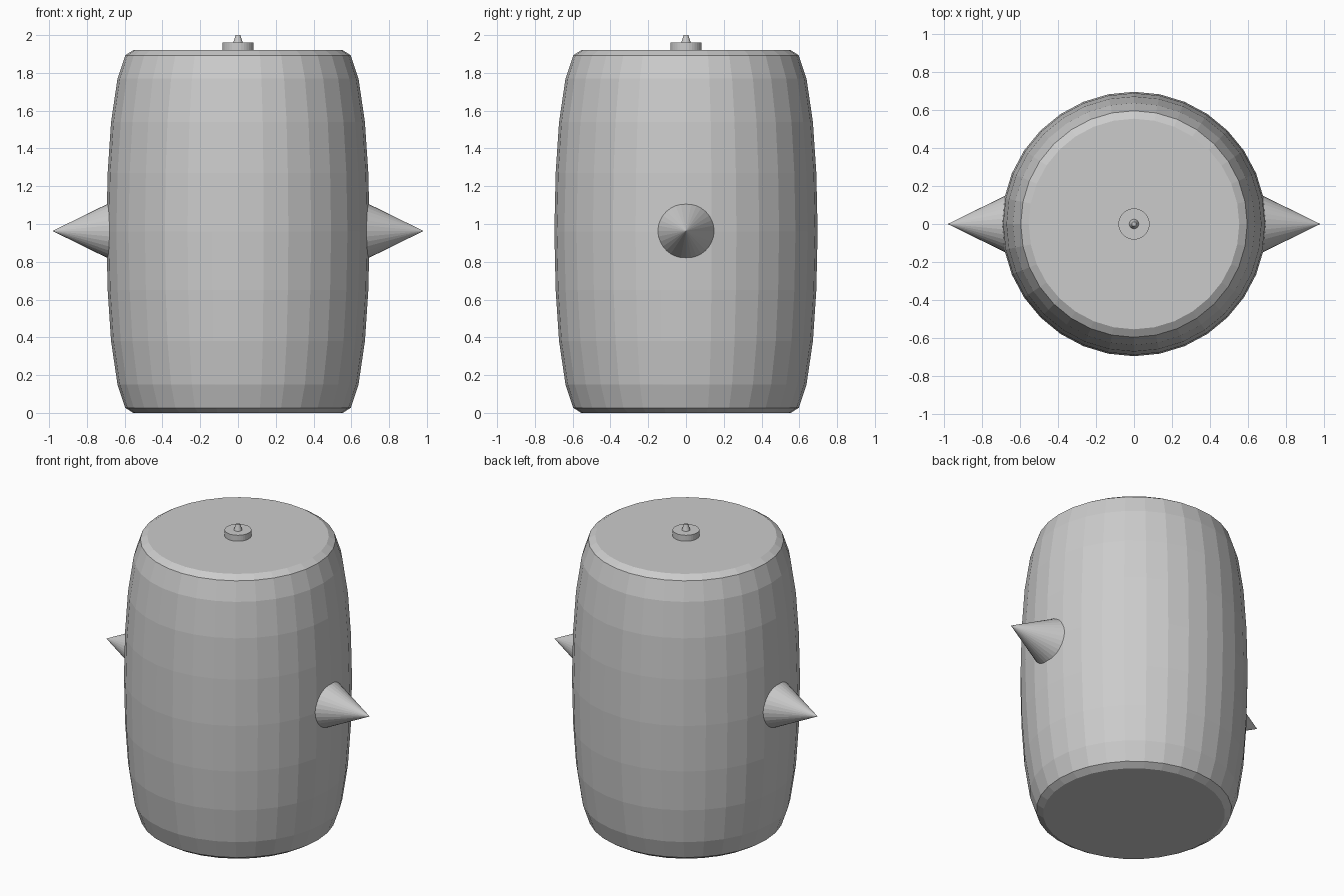
import bpy, bmesh, math

if "Cube" in bpy.data.objects:
    bpy.data.objects.remove(bpy.data.objects["Cube"])


def lathe(name, profile, sides):
    """Revolve (radius, z) points around z and cap both ends."""
    bm = bmesh.new()
    rings = []
    for r, z in profile:
        rings.append([bm.verts.new((r * math.cos(2 * math.pi * i / sides),
                                    r * math.sin(2 * math.pi * i / sides), z))
                      for i in range(sides)])
    for a, b in zip(rings, rings[1:]):
        for i in range(sides):
            j = (i + 1) % sides
            bm.faces.new((a[i], a[j], b[j], b[i]))
    bm.faces.new(rings[0][::-1])
    bm.faces.new(rings[-1])
    mesh = bpy.data.meshes.new(name)
    bm.to_mesh(mesh)
    bm.free()
    obj = bpy.data.objects.new(name, mesh)
    bpy.context.collection.objects.link(obj)
    return obj


# Bulging barrel body, mirrored about its mid height, with chamfered rims
MID = 0.96
half = [(0.555, 0.96), (0.597, 0.933), (0.638, 0.81), (0.672, 0.58), (0.69, 0.31)]
profile = [(r, MID - h) for r, h in half] + [(0.697, MID)]
profile += [(r, MID + h) for r, h in reversed(half)]
lathe("barrel_body", profile, 32)

# Cap on the lid and its small tapered tip
lathe("lid_cap", [(0.082, 1.91), (0.082, 1.96)], 32)
lathe("lid_tip", [(0.027, 1.955), (0.012, 2.0)], 16)

# Side spikes
for side, label in ((1, "right"), (-1, "left")):
    bpy.ops.mesh.primitive_cone_add(vertices=32, radius1=0.19, depth=0.386,
                                    location=(side * 0.789, 0, MID + 0.003),
                                    rotation=(0, side * math.pi / 2, 0))
    bpy.context.object.name = "spike_" + label
